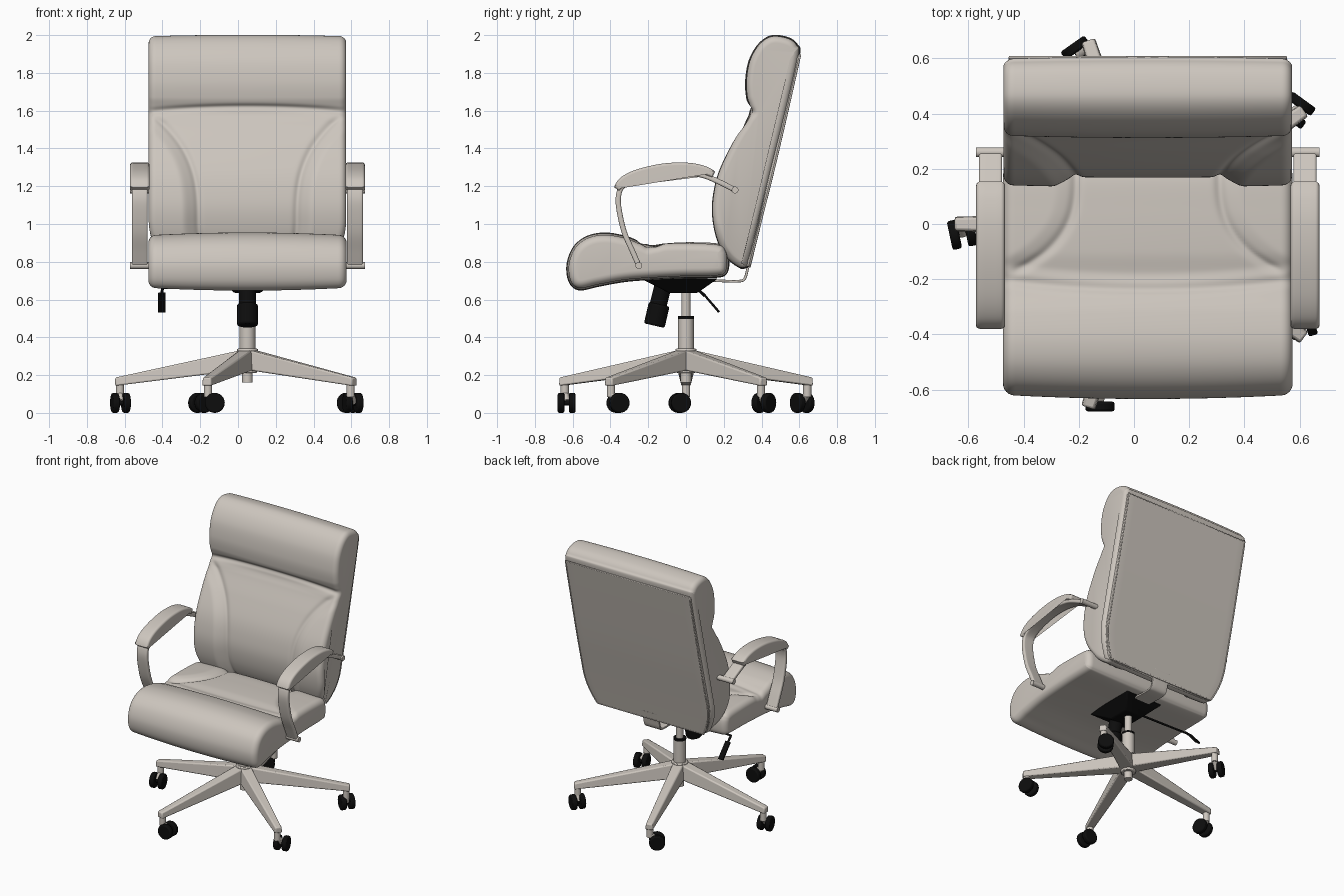
import bpy, bmesh, math
from mathutils import Vector

if "Cube" in bpy.data.objects:
    bpy.data.objects.remove(bpy.data.objects["Cube"])

CX = 0.05  # chair centre line


def material(name, col):
    m = bpy.data.materials.new(name)
    m.diffuse_color = (*col, 1)
    m.use_nodes = True
    m.node_tree.nodes["Principled BSDF"].inputs["Base Color"].default_value = m.diffuse_color
    return m


BEIGE = material("warm beige", (0.61, 0.565, 0.515))
BLACK = material("black plastic", (0.004, 0.004, 0.004))


def finish(name, bm, mat):
    bmesh.ops.recalc_face_normals(bm, faces=bm.faces)
    me = bpy.data.meshes.new(name)
    bm.to_mesh(me)
    bm.free()
    me.materials.append(mat)
    ob = bpy.data.objects.new(name, me)
    bpy.context.collection.objects.link(ob)
    return ob


def bevel(ob, width, segments=2):
    b = ob.modifiers.new("bevel", 'BEVEL')
    b.width, b.segments, b.limit_method, b.angle_limit = width, segments, 'ANGLE', 0.5


def smooth(pts, n=8, closed=True):
    """Catmull-Rom curve through 2D points."""
    P, out, N = [Vector(p) for p in pts], [], len(pts)
    get = (lambda i: P[i % N]) if closed else (lambda i: P[max(0, min(N - 1, i))])
    for i in range(N if closed else N - 1):
        a, b, c, d = get(i - 1), get(i), get(i + 1), get(i + 2)
        for k in range(n):
            t = k / n
            out.append(0.5 * (2 * b + (c - a) * t + (2 * a - 5 * b + 4 * c - d) * t * t
                              + (3 * b - a - 3 * c + d) * t ** 3))
    return out if closed else out + [P[-1]]


def normals(ring, closed=True):
    N, res = len(ring), []
    for i in range(N):
        a, b = (ring[i - 1], ring[(i + 1) % N]) if closed else (ring[max(i - 1, 0)], ring[min(i + 1, N - 1)])
        t = (b - a).normalized()
        res.append(Vector((-t.y, t.x)))
    return res


def ribbon(path, t, n=6, thin=0.0):
    """Closed outline of a strip of thickness t along a path, thinner at the ends."""
    c = smooth(path, n, False)
    h = [q * t / 2 * (1 - thin * abs(2 * i / (len(c) - 1) - 1) ** 6) for i, q in enumerate(normals(c, False))]
    return [p + q for p, q in zip(c, h)] + [p - q for p, q in zip(c, h)][::-1]


def pillow(name, ring, xc, hw, r, mat, steps=4, crown=0.0, width=None, relief=None):
    """Extrude a side outline (y, z) along x, with rounded side edges and optional surface relief."""
    bm, nn, rows = bmesh.new(), normals(ring), []
    edge = [math.sin(math.pi / 2 * k / 6) for k in range(7)]
    us = [1 - r / hw + r / hw * e for e in edge]
    us = [-u for u in us[::-1]] + [(1 - r / hw) * (2 * k / steps - 1) for k in range(1, steps)] + us
    for u in us:
        k = max(0, (abs(u) - (1 - r / hw)) / (r / hw))
        inset = r * (1 - math.sqrt(max(0, 1 - k * k))) + crown * u * u
        row = []
        for p, q in zip(ring, nn):
            d = relief(abs(u) * hw, p, q) if relief else 0
            s = p + q * (d - inset)
            row.append(bm.verts.new((xc + u * hw * (width(p.y) if width else 1), s.x, s.y)))
        rows.append(row)
    N = len(ring)
    for a, b in zip(rows, rows[1:]):
        for i in range(N):
            bm.faces.new((a[i], a[(i + 1) % N], b[(i + 1) % N], b[i]))
    bm.faces.new(rows[0])
    bm.faces.new(rows[-1])
    return finish(name, bm, mat)


def cyl(name, p0, p1, r0, r1=None, mat=BEIGE, seg=24):
    p0, p1 = Vector(p0), Vector(p1)
    bm = bmesh.new()
    bmesh.ops.create_cone(bm, cap_ends=True, segments=seg, radius1=r0,
                          radius2=r0 if r1 is None else r1, depth=(p1 - p0).length)
    rot = (p1 - p0).to_track_quat('Z', 'Y')
    for v in bm.verts:
        v.co = rot @ v.co + (p0 + p1) / 2
    return finish(name, bm, mat)


def block(name, a, b, mat):
    """Solid between two four-sided faces."""
    bm = bmesh.new()
    A, B = [bm.verts.new(p) for p in a], [bm.verts.new(p) for p in b]
    bm.faces.new(A)
    bm.faces.new(B)
    for i in range(4):
        bm.faces.new((A[i], A[(i + 1) % 4], B[(i + 1) % 4], B[i]))
    return finish(name, bm, mat)


def step(t):
    t = max(0, min(1, t))
    return t * t * (3 - 2 * t)


def groove(d, w=0.017):
    return -0.01 * math.exp(-(d / w) ** 2)


# Seat cushion: front roll, side bolsters and centre panel
def seat_relief(X, p, n):
    if n.y < 0.2:
        return 0
    front = -0.235 + 0.035 * (X / 0.52) ** 2
    d = groove(p.x - front)
    if p.x > front:
        t = max(0, min(1, (0.19 - p.x) / 0.39))
        s, slope = 0.26 + 0.26 * t ** 3, 2 * t * t
        near = (X - s) / math.sqrt(1 + slope * slope)  # distance to the curved seam
        d += (groove(near) - 0.012 * (1 - step(near / 0.08))) * step((p.x - front) / 0.06)
    return d * step((n.y - 0.2) / 0.4)


SEAT = [(-.633, .785), (-.597, .88), (-.525, .937), (-.43, .955), (-.32, .938), (-.21, .90), (-.1, .91),
        (.05, .91), (.18, .90), (.222, .86), (.23, .79), (.215, .735), (.16, .715), (-.05, .71),
        (-.3, .695), (-.46, .668), (-.565, .648), (-.62, .69)]
pillow("seat_cushion", smooth(SEAT, 14), CX, 0.525, 0.04, BEIGE, 150, 0.015, None, seat_relief)


# Backrest: headrest roll, side bolsters and recessed centre panel
def taper(z):
    return 1 - 0.15 * max(0, (1.02 - z) / 0.25) ** 2


def back_relief(X, p, n):
    if n.x > -0.2:
        return 0
    seam = 1.595 + 0.025 * (1 - (X / 0.52) ** 2)
    d = groove(p.y - seam, 0.014)
    if p.y < seam:
        t = max(0, min(1, (p.y - 0.95) / 0.65))
        s, slope = 0.26 + 0.26 * t ** 3.5, 1.4 * t ** 2.5
        near = (X - s) / math.sqrt(1 + slope * slope)
        d += (groove(near) - 0.035 * (1 - t ** 3) * (1 - step(near / 0.09))) * step((seam - p.y) / 0.06)
    return d * step((-n.x - 0.2) / 0.4)


BACK = [(.27, .77), (.2, .83), (.155, .93), (.134, 1.05), (.14, 1.16), (.17, 1.28), (.235, 1.42),
        (.305, 1.54), (.336, 1.6), (.318, 1.67), (.313, 1.76), (.333, 1.87), (.385, 1.957),
        (.455, 2.0), (.545, 1.988), (.592, 1.95), (.603, 1.89), (.538, 1.6), (.468, 1.32),
        (.398, 1.04), (.34, .80), (.315, .765)]
pillow("backrest_cushion", smooth(BACK, 14), CX, 0.523, 0.035, BEIGE, 150, 0.008, taper, back_relief)

PANEL = [(.592, 1.895), (.525, 1.6), (.455, 1.3), (.385, 1.02), (.325, .775)]
pillow("back_panel", ribbon(PANEL[::-1], 0.03), CX, 0.505, 0.012, BEIGE, 20, 0, taper)

# Piping around the back panel
edge = [(p.x + 0.012, p.y) for p in smooth(PANEL, 6, False)]
loop = [(s * 0.5 * taper(z), y, z) for s, e in ((1, edge), (-1, edge[::-1])) for y, z in e]
cu = bpy.data.curves.new("back_piping", 'CURVE')
cu.dimensions, cu.bevel_depth, cu.bevel_resolution = '3D', 0.006, 2
sp = cu.splines.new('POLY')
sp.points.add(len(loop) - 1)
for q, (x, y, z) in zip(sp.points, loop):
    q.co = (x + CX, y, z, 1)
sp.use_cyclic_u = True
cu.materials.append(BEIGE)
bpy.context.collection.objects.link(bpy.data.objects.new("back_piping", cu))

# Armrests: bent frame, pad and bolts on each side
FRAME = [(-.25, .78), (-.285, .86), (-.328, .96), (-.355, 1.08), (-.357, 1.15), (-.335, 1.2), (-.26, 1.24),
         (-.15, 1.268), (-.03, 1.275), (.08, 1.26), (.16, 1.23), (.26, 1.18)]
PAD = [(-.367, 1.185), (-.33, 1.23), (-.25, 1.268), (-.12, 1.297), (0, 1.302), (.09, 1.287), (.147, 1.262)]
for side, s in (("left", -1), ("right", 1)):
    x = CX + s * 0.57
    pillow(side + "_arm_frame", ribbon(FRAME, 0.028), x, 0.042, 0.01, BEIGE)
    pillow(side + "_arm_pad", ribbon(PAD, 0.046, 8, 0.3), x, 0.052, 0.015, BEIGE)
    for y, z, inner in ((-.25, .78, .09), (.26, 1.18, .1)):
        cyl(side + "_arm_bolt", (x - s * inner, y, z), (x + s * 0.052, y, z), 0.018)

# Tilt mechanism, tension knob, back bracket and height lever
mech = block("tilt_mechanism", [(CX + a * .15, y, .712) for a, y in ((-1, -.24), (1, -.24), (1, .17), (-1, .17))],
             [(CX + a * .07, y, .635) for a, y in ((-1, -.09), (1, -.09), (1, .06), (-1, .06))], BLACK)
bevel(mech, 0.008)
cyl("tension_knob_neck", (CX, -.12, .68), (CX, -.15, .56), 0.045, mat=BLACK)
bevel(cyl("tension_knob", (CX, -.142, .575), (CX, -.168, .462), 0.056, mat=BLACK), 0.01)
pillow("back_bracket", ribbon([(0, .702), (.15, .7), (.27, .697), (.31, .71), (.328, .77), (.347, .83)], .014),
       CX, 0.065, 0.004, BEIGE)
cyl("height_lever_rod", (CX, .03, .668), (-.4, .05, .662), 0.007, mat=BLACK, seg=10)
cyl("height_lever_elbow", (-.4, .05, .665), (-.403, .1, .62), 0.008, mat=BLACK, seg=10)
bevel(block("height_lever_paddle", [(-.403 + a, y, z) for a, y, z in ((-.02, .085, .63), (.02, .085, .63),
            (.02, .093, .638), (-.02, .093, .638))],
            [(-.403 + a, y, z) for a, y, z in ((-.02, .17, .53), (.02, .17, .53), (.02, .18, .538), (-.02, .18, .538))],
            BLACK), 0.003)

# Gas lift column and hub
cyl("gas_lift_piston", (CX, 0, .49), (CX, 0, .66), 0.025)
cyl("gas_lift_collar", (CX, 0, .498), (CX, 0, .512), 0.043, mat=BLACK)
cyl("gas_lift_column", (CX, 0, .3), (CX, 0, .5), 0.042)
bevel(cyl("base_hub", (CX, 0, .21), (CX, 0, .34), 0.05, 0.056), 0.006)
cyl("gas_lift_foot", (CX, 0, .16), (CX, 0, .24), 0.028)

# Five star legs with twin-wheel casters: (leg angle, caster centre, axle angle)
CASTERS = [(180, (-.622, -.033), 12), (108, (-.197, .615), 125), (36, (.59, .412), 54),
           (-36, (.608, -.36), 15), (-108, (-.123, -.632), 90)]
for i, (ang, (cx, cy), axle) in enumerate(CASTERS, 1):
    a = math.radians(ang)
    d, w = Vector((math.cos(a), math.sin(a), 0)), Vector((-math.sin(a), math.cos(a), 0))
    o = Vector((CX, 0, 0))

    def section(r, top, bot, z0, z1):
        return [o + d * r + w * k + Vector((0, 0, z)) for k, z in ((-bot, z0), (bot, z0), (top, z1), (-top, z1))]
    leg = block(f"base_leg_{i}", section(.02, .038, .048, .228, .335), section(.7, .022, .027, .143, .187), BEIGE)
    bevel(leg, 0.008)
    stem = o + d * .675
    cyl(f"caster_stem_{i}", (stem.x, stem.y, .085), (stem.x, stem.y, .16), 0.022)
    cyl(f"caster_fork_{i}", (stem.x, stem.y, .1), (cx, cy, .058), 0.02)
    ax, c = Vector((math.cos(math.radians(axle)), math.sin(math.radians(axle)), 0)), Vector((cx, cy, .053))
    cyl(f"caster_axle_{i}", c - ax * .04, c + ax * .04, 0.014, mat=BLACK)
    for s in (-1, 1):
        bevel(cyl(f"caster_wheel_{i}", c + ax * s * .012, c + ax * s * .047, 0.053, mat=BLACK), 0.008)

# Smooth shading with sharp edges kept
for ob in bpy.context.scene.objects:
    ob.select_set(ob.type == 'MESH')
bpy.context.view_layer.objects.active = bpy.data.objects["seat_cushion"]
bpy.ops.object.shade_smooth_by_angle(angle=math.radians(40))
